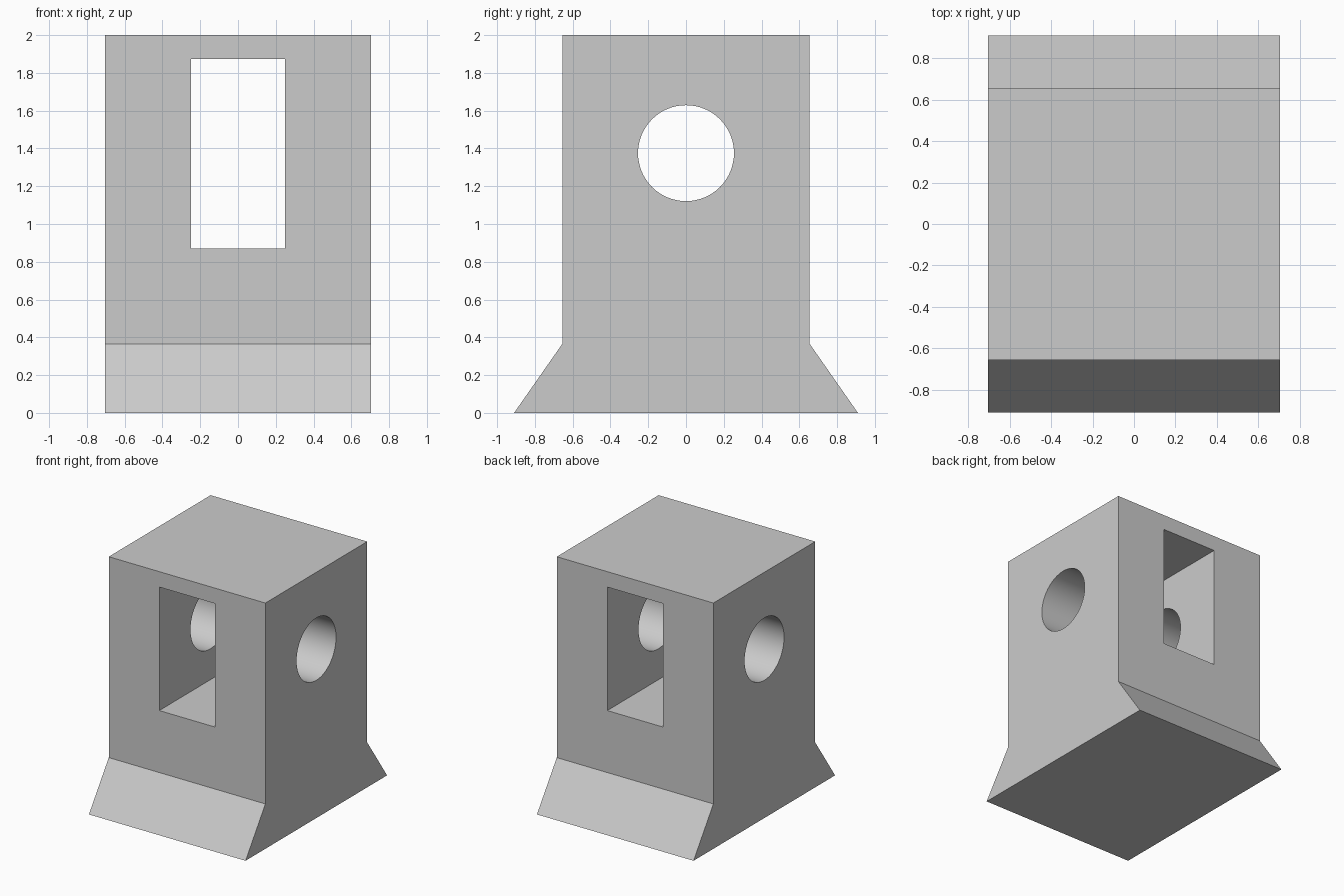
import bpy
import bmesh
import math

default = bpy.data.objects.get("Cube")
if default:
    bpy.data.objects.remove(default, do_unlink=True)

HALF_X = 0.705

grey = bpy.data.materials.new("plain grey")
grey.use_nodes = True
colour = (0.6, 0.6, 0.6, 1)
grey.diffuse_color = colour
grey.node_tree.nodes["Principled BSDF"].inputs["Base Color"].default_value = colour

# Block with flared foot: side profile extruded across the width
half = [(0.91, 0), (0.655, 0.365), (0.655, 2)]
profile = half + [(-y, z) for y, z in reversed(half)]
bm = bmesh.new()
face = bm.faces.new([bm.verts.new((-HALF_X, y, z)) for y, z in profile])
ext = bmesh.ops.extrude_face_region(bm, geom=[face])
moved = [v for v in ext["geom"] if isinstance(v, bmesh.types.BMVert)]
bmesh.ops.translate(bm, verts=moved, vec=(2 * HALF_X, 0, 0))
bmesh.ops.recalc_face_normals(bm, faces=bm.faces)
mesh = bpy.data.meshes.new("flared_block")
bm.to_mesh(mesh)
bm.free()
block = bpy.data.objects.new("flared_block", mesh)
bpy.context.collection.objects.link(block)
mesh.materials.append(grey)


def cut(cutter, name):
    """Subtract the cutter from the block, then discard it."""
    cutter.name = name
    cutter.hide_render = True
    cutter.data.materials.append(grey)
    mod = block.modifiers.new(name, "BOOLEAN")
    mod.operation = "DIFFERENCE"
    mod.solver = "EXACT"
    mod.object = cutter
    bpy.ops.object.select_all(action="DESELECT")
    block.select_set(True)
    bpy.context.view_layer.objects.active = block
    bpy.ops.object.modifier_apply(modifier=name)
    bpy.data.objects.remove(cutter, do_unlink=True)


# Rectangular opening, front to back
bpy.ops.mesh.primitive_cube_add(size=1, location=(0, 0, 1.372))
window = bpy.context.object
window.scale = (0.5, 3, 1.005)
bpy.ops.object.transform_apply(location=False, rotation=False, scale=True)
cut(window, "window_cutter")

# Round bore, side to side
bpy.ops.mesh.primitive_cylinder_add(vertices=64, radius=0.254, depth=3,
                                    location=(0, 0, 1.375),
                                    rotation=(0, math.pi / 2, 0))
cut(bpy.context.object, "bore_cutter")

bpy.ops.object.shade_smooth_by_angle(angle=math.radians(30))
